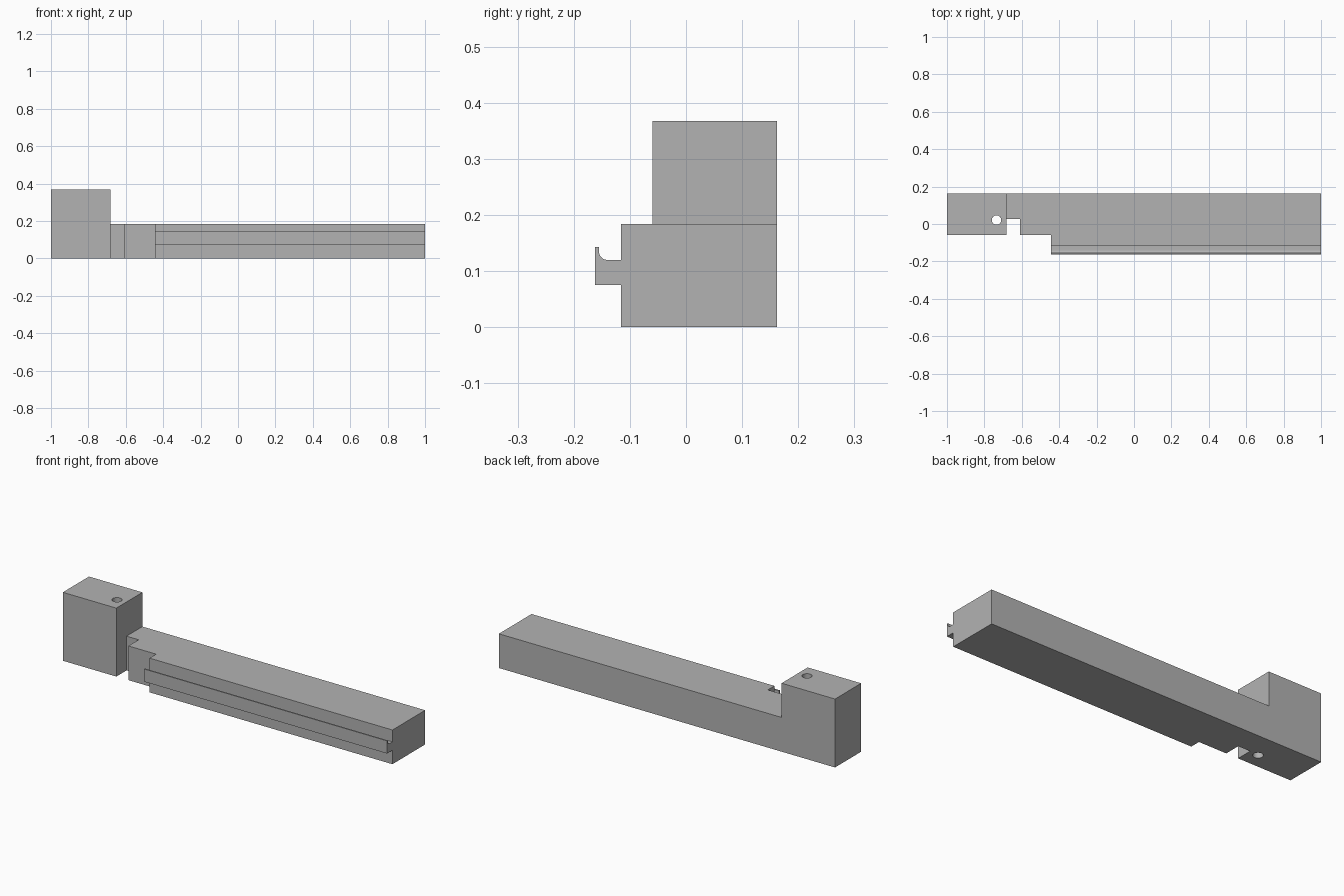
import bpy
import bmesh
import math
from mathutils import Vector

if "Cube" in bpy.data.objects:
    bpy.data.objects.remove(bpy.data.objects["Cube"])

grey = bpy.data.materials.new("plain_grey")
grey.use_nodes = True
GREY = (0.45, 0.45, 0.45, 1)
grey.diffuse_color = GREY
grey.node_tree.nodes["Principled BSDF"].inputs["Base Color"].default_value = GREY


def prism(name, points, direction):
    """Solid made by sweeping a closed outline along a direction."""
    bm = bmesh.new()
    face = bm.faces.new([bm.verts.new(p) for p in points])
    swept = bmesh.ops.extrude_face_region(bm, geom=[face])["geom"]
    verts = [g for g in swept if isinstance(g, bmesh.types.BMVert)]
    bmesh.ops.translate(bm, verts=verts, vec=Vector(direction))
    bmesh.ops.recalc_face_normals(bm, faces=bm.faces)
    mesh = bpy.data.meshes.new(name)
    bm.to_mesh(mesh)
    bm.free()
    mesh.materials.append(grey)
    obj = bpy.data.objects.new(name, mesh)
    bpy.context.collection.objects.link(obj)
    return obj


def box(name, x0, x1, y0, y1):
    """Tall upright box used as a cutter."""
    outline = [(x0, y0, -0.1), (x1, y0, -0.1), (x1, y1, -0.1), (x0, y1, -0.1)]
    return prism(name, outline, (0, 0, 0.6))


def combine(target, tool, operation):
    tool.hide_render = True
    mod = target.modifiers.new(tool.name, 'BOOLEAN')
    mod.operation = operation
    mod.solver = 'EXACT'
    mod.object = tool
    bpy.context.view_layer.objects.active = target
    bpy.ops.object.modifier_apply(modifier=mod.name)
    bpy.data.objects.remove(tool)


FRONT, BACK = -0.116, 0.162
BAR_TOP, BLOCK_TOP = 0.184, 0.368
BLOCK_END, RAIL_START = -0.682, -0.445

# Long bar with the raised end block
side = [(-1, 0), (1, 0), (1, BAR_TOP), (BLOCK_END, BAR_TOP),
        (BLOCK_END, BLOCK_TOP), (-1, BLOCK_TOP)]
body = prism("bar_with_end_block", [(x, FRONT, z) for x, z in side],
             (0, BACK - FRONT, 0))

# Front recess, narrow notch beside the block, and vertical through hole
combine(body, box("front_recess", -1.2, RAIL_START, -0.3, -0.06), 'DIFFERENCE')
combine(body, box("notch", BLOCK_END, -0.61, -0.3, 0.027), 'DIFFERENCE')
ring = [math.tau * i / 32 for i in range(32)]
hole = prism("hole", [(-0.735 + 0.025 * math.cos(a), 0.021 + 0.025 * math.sin(a), -0.1)
                      for a in ring], (0, 0, 0.6))
combine(body, hole, 'DIFFERENCE')

# Hooked rail with a rounded inner corner
fillet = [math.pi + math.pi / 2 * i / 8 for i in range(9)]
hook = [(FRONT + 0.03, 0.075), (-0.162, 0.075), (-0.162, 0.143), (-0.155, 0.143)]
hook += [(-0.14 + 0.015 * math.cos(a), 0.135 + 0.015 * math.sin(a)) for a in fillet]
hook.append((FRONT + 0.03, 0.12))
rail = prism("rail", [(RAIL_START, y, z) for y, z in hook], (1 - RAIL_START, 0, 0))
combine(body, rail, 'UNION')

# Smooth the hole and fillet, keep the corners sharp
bpy.ops.object.select_all(action='DESELECT')
body.select_set(True)
bpy.context.view_layer.objects.active = body
bpy.ops.object.shade_smooth_by_angle(angle=math.radians(30))
